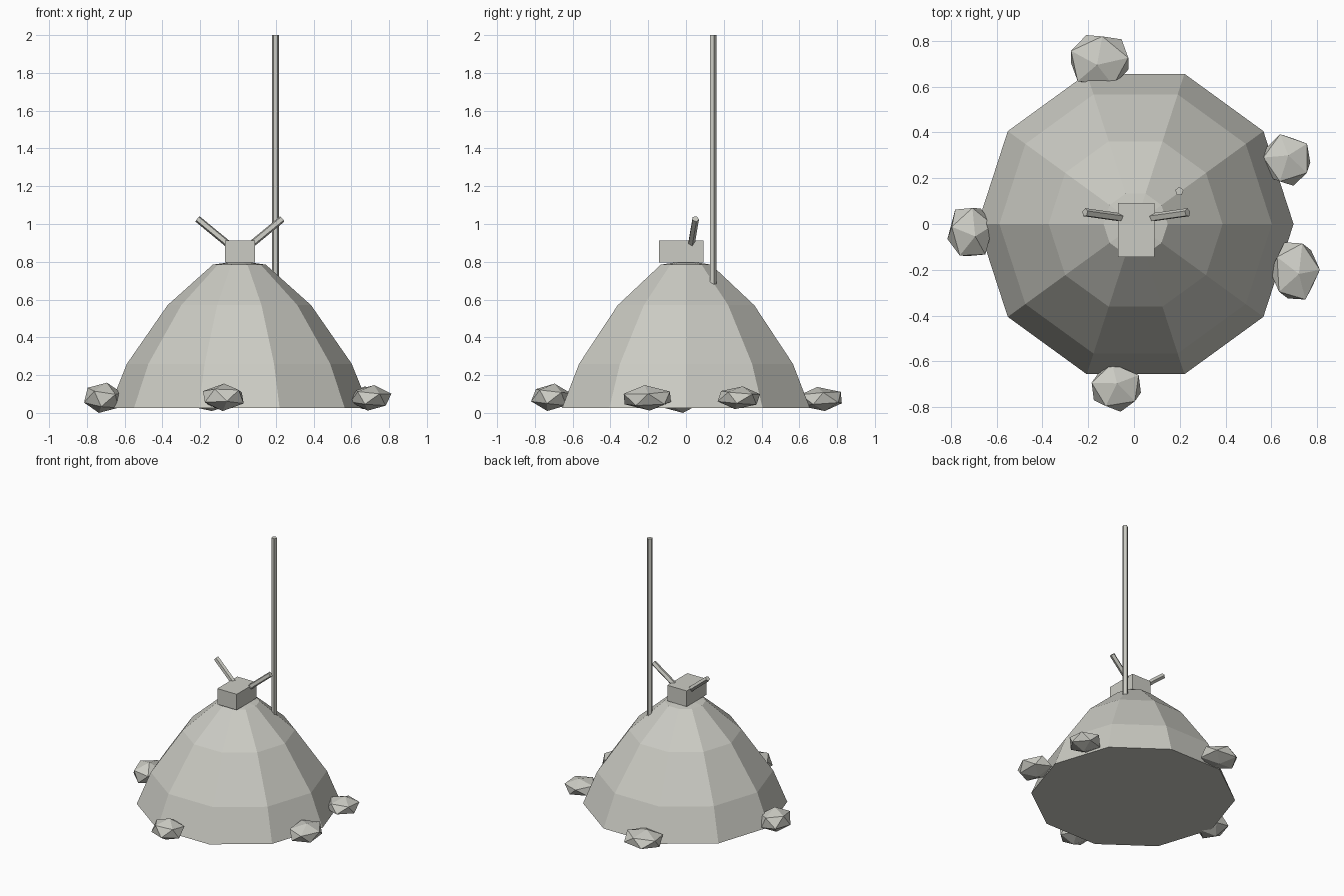
import bpy, bmesh, math
from mathutils import Vector, Euler

cube = bpy.data.objects.get("Cube")
if cube:
    bpy.data.objects.remove(cube, do_unlink=True)

# One flat warm grey for every part
grey = bpy.data.materials.new("stone_grey")
grey.use_nodes = True
COLOUR = (0.6, 0.6, 0.55, 1)
grey.diffuse_color = COLOUR
grey.node_tree.nodes["Principled BSDF"].inputs["Base Color"].default_value = COLOUR


def add_object(name, bm):
    bmesh.ops.recalc_face_normals(bm, faces=bm.faces)
    mesh = bpy.data.meshes.new(name)
    bm.to_mesh(mesh)
    bm.free()
    mesh.materials.append(grey)
    obj = bpy.data.objects.new(name, mesh)
    bpy.context.collection.objects.link(obj)
    return obj


def add_lathe(name, profile, sides, centre_x):
    """Closed faceted body from (radius, height) rings, topped by an apex."""
    bm = bmesh.new()
    rings = []
    for r, z in profile[:-1]:
        angles = [math.tau * i / sides for i in range(sides)]
        rings.append([bm.verts.new((centre_x + r * math.cos(a), r * math.sin(a), z)) for a in angles])
    apex = bm.verts.new((centre_x, 0, profile[-1][1]))
    bm.faces.new(rings[0][::-1])
    for i in range(sides):
        j = (i + 1) % sides
        for low, high in zip(rings, rings[1:]):
            bm.faces.new((low[i], low[j], high[j], high[i]))
        bm.faces.new((rings[-1][i], rings[-1][j], apex))
    return add_object(name, bm)


def add_rod(name, start, end, radius, sides=5):
    """Thin prism running between two points."""
    start, end = Vector(start), Vector(end)
    axis = end - start
    bm = bmesh.new()
    bmesh.ops.create_cone(bm, cap_ends=True, segments=sides, radius1=radius,
                          radius2=radius, depth=axis.length)
    obj = add_object(name, bm)
    obj.location = (start + end) / 2
    obj.rotation_euler = Vector((0, 0, 1)).rotation_difference(axis).to_euler()
    return obj


def add_rock(name, low, high, turn, tilt):
    """Squashed, slightly tilted icosahedron fitted to the given bounds."""
    bm = bmesh.new()
    bmesh.ops.create_icosphere(bm, subdivisions=1, radius=1)
    rotation = Euler((math.radians(tilt[0]), math.radians(tilt[1]), math.radians(turn)))
    for v in bm.verts:
        v.co.rotate(rotation)
    for k in range(3):
        least = min(v.co[k] for v in bm.verts)
        size = max(v.co[k] for v in bm.verts) - least
        for v in bm.verts:
            v.co[k] = low[k] + (v.co[k] - least) / size * (high[k] - low[k])
    return add_object(name, bm)


# Ten-sided mound
add_lathe("mound", [(0.69, 0.025), (0.595, 0.26), (0.38, 0.57), (0.14, 0.785), (0, 0.805)], 10, 0.007)

# Block on the summit
bm = bmesh.new()
bmesh.ops.create_cube(bm, size=1)
bmesh.ops.scale(bm, vec=(0.16, 0.235, 0.117), verts=bm.verts)
block = add_object("summit_block", bm)
block.location = (0.01, -0.026, 0.854)

# Splayed rods rising from the block
for side, name in ((1, "left_prong"), (-1, "right_prong")):
    add_rod(name, (0.01 + side * 0.06, 0.027, 0.892), (0.01 + side * 0.224, 0.05, 1.027), 0.019)

# Tall pole
add_rod("pole", (0.198, 0.143, 0.68), (0.198, 0.143, 2.0), 0.019)

# Rocks around the foot
add_rock("back_rock", (-0.275, 0.605, 0.01), (-0.025, 0.825, 0.137), 10, (8, -6))
add_rock("right_rock", (-0.815, -0.14, 0.0), (-0.615, 0.07, 0.16), 20, (12, 8))
add_rock("left_back_rock", (0.565, 0.167, 0.02), (0.77, 0.392, 0.14), 35, (-6, 8))
add_rock("left_front_rock", (0.595, -0.33, 0.012), (0.812, -0.08, 0.147), 5, (6, 8))
add_rock("front_rock", (-0.185, -0.82, 0.01), (0.03, -0.61, 0.155), 28, (-8, 6))
